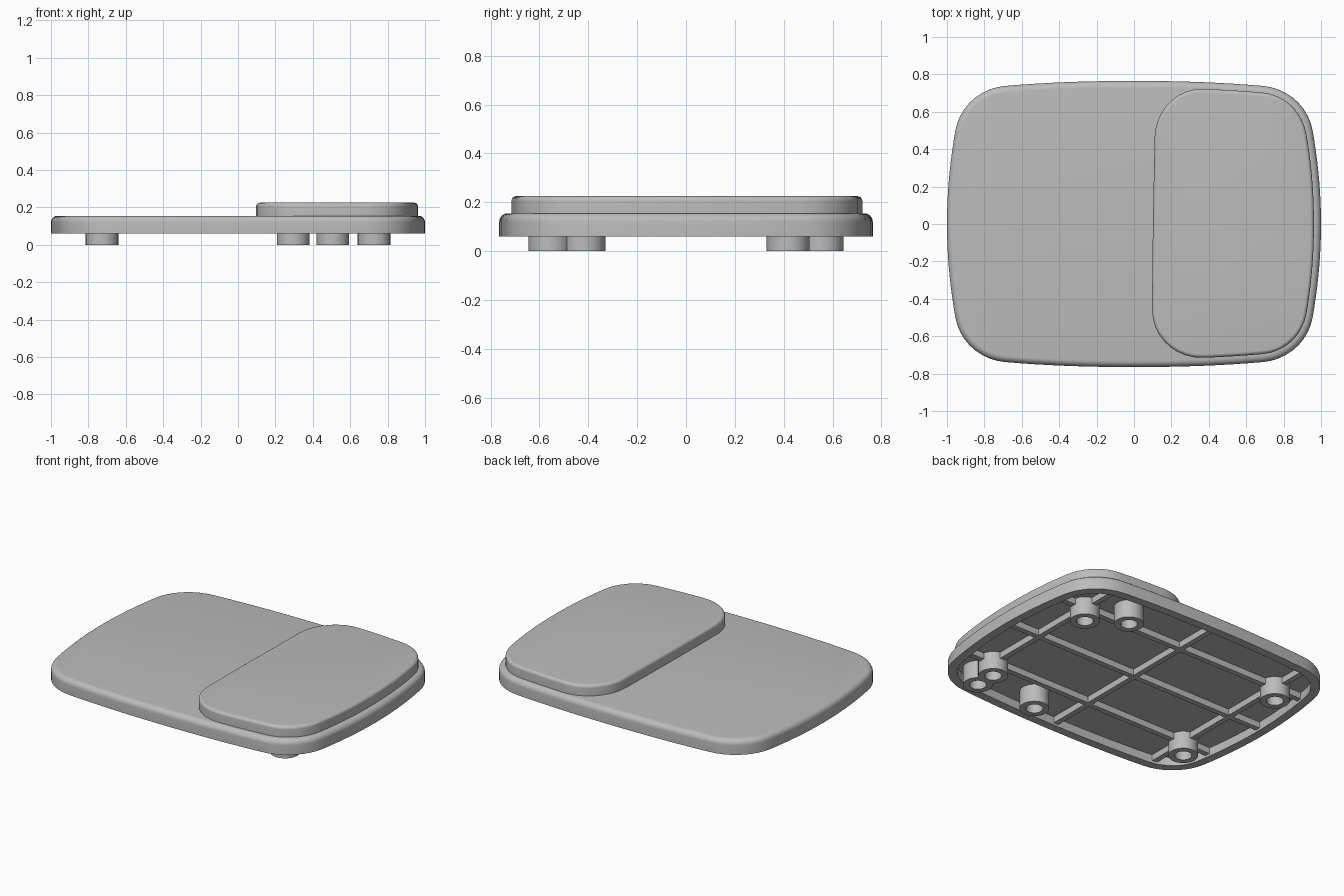
import bpy, bmesh, math
from mathutils import Vector
from mathutils.geometry import interpolate_bezier

if "Cube" in bpy.data.objects:
    bpy.data.objects.remove(bpy.data.objects["Cube"], do_unlink=True)

grey = bpy.data.materials.new("light grey plastic")
grey.use_nodes = True
colour = (0.5, 0.5, 0.5, 1)
grey.diffuse_color = colour
grey.node_tree.nodes["Principled BSDF"].inputs["Base Color"].default_value = colour


def finish(name, bm):
    bmesh.ops.recalc_face_normals(bm, faces=bm.faces)
    mesh = bpy.data.meshes.new(name)
    bm.to_mesh(mesh)
    bm.free()
    mesh.materials.append(grey)
    obj = bpy.data.objects.new(name, mesh)
    bpy.context.collection.objects.link(obj)
    bpy.ops.object.select_all(action='DESELECT')
    obj.select_set(True)
    bpy.context.view_layer.objects.active = obj
    bpy.ops.object.shade_smooth_by_angle(angle=math.radians(35))
    return obj


def smooth_outline(nodes, steps=9):
    """Closed outline through (x, y, tangent angle in degrees), counter-clockwise."""
    points = []
    for a, b in zip(nodes, nodes[1:] + nodes[:1]):
        p, q = Vector((a[0], a[1], 0)), Vector((b[0], b[1], 0))
        ta, tb = math.radians(a[2]), math.radians(b[2])
        turn = (tb - ta) % math.tau
        # handle length that makes each span close to a circular arc
        reach = (q - p).length / (3 * math.cos(turn / 4) ** 2)
        h1 = p + reach * Vector((math.cos(ta), math.sin(ta), 0))
        h2 = q - reach * Vector((math.cos(tb), math.sin(tb), 0))
        points += interpolate_bezier(p, h1, h2, q, steps + 1)[:-1]
    return points


def loft(name, outline, profile):
    """Stack inset copies of an outline along (inset, height) and cap both ends."""
    n = len(outline)
    normals = []
    for i in range(n):
        t = (outline[(i + 1) % n] - outline[i - 1]).normalized()
        normals.append(Vector((-t.y, t.x, 0)))
    bm = bmesh.new()
    rings = [[bm.verts.new(p + m * inset + Vector((0, 0, z)))
              for p, m in zip(outline, normals)] for inset, z in profile]
    for low, high in zip(rings, rings[1:]):
        for i in range(n):
            j = (i + 1) % n
            bm.faces.new((low[i], low[j], high[j], high[i]))
    bm.faces.new(rings[0])
    bm.faces.new(rings[-1])
    return finish(name, bm)


def rounded_top(radius, top, steps=6):
    angles = [math.pi / 2 * i / steps for i in range(steps + 1)]
    return [(radius * (1 - math.cos(a)), top - radius * (1 - math.sin(a))) for a in angles]


def box(name, size, centre):
    bm = bmesh.new()
    bmesh.ops.create_cube(bm, size=1)
    bmesh.ops.scale(bm, vec=size, verts=bm.verts)
    bmesh.ops.translate(bm, vec=centre, verts=bm.verts)
    return finish(name, bm)


# Hollow base plate with bulged sides and a rounded top edge
quarter = [(1, 0, 90), (0.955, 0.5, 100), (0.69, 0.738, 175), (0, 0.765, 180)]
half = quarter + [(-x, y, 360 - a) for x, y, a in quarter[-2::-1]]
plate = half + [(-x, -y, a + 180) for x, y, a in half[1:-1]]
loft("base_plate", smooth_outline(plate),
     [(0.055, 0.115), (0.055, 0.06), (0, 0.06)] + rounded_top(0.035, 0.155))

# Raised pad on the left side
pad = [(0.962, 0, 90), (0.922, 0.48, 100), (0.69, 0.702, 175), (0.37, 0.722, 178),
       (0.11, 0.46, 269), (0.097, -0.46, 270), (0.37, -0.715, 2),
       (0.69, -0.695, 5), (0.922, -0.48, 80)]
loft("raised_pad", smooth_outline(pad), [(0, 0.15)] + rounded_top(0.02, 0.225))

# Stiffening ribs under the plate
RIB, RIB_Z = 0.035, 0.0975
for x, reach in ((-0.727, 0.695), (0, 0.735), (0.727, 0.695)):
    box("cross_rib", (RIB, 2 * reach, 0.045), (x, 0, RIB_Z))
for y, reach in ((-0.418, 0.93), (0, 0.965), (0.418, 0.93)):
    box("long_rib", (2 * reach, RIB, 0.045), (0, y, RIB_Z))

# Hollow round posts
circle = [Vector((math.cos(a), math.sin(a), 0)) * 0.0875
          for a in (math.tau * i / 24 for i in range(24))]
corners = [(sx * 0.727, sy * 0.418) for sx in (-1, 1) for sy in (-1, 1)]
for x, y in corners + [(0.507, 0.557), (0.727, -0.557), (0.295, -0.557)]:
    post = loft("post", circle, [(0, 0.12), (0, 0), (0.0375, 0), (0.0375, 0.074)])
    post.location = (x, y, 0)
